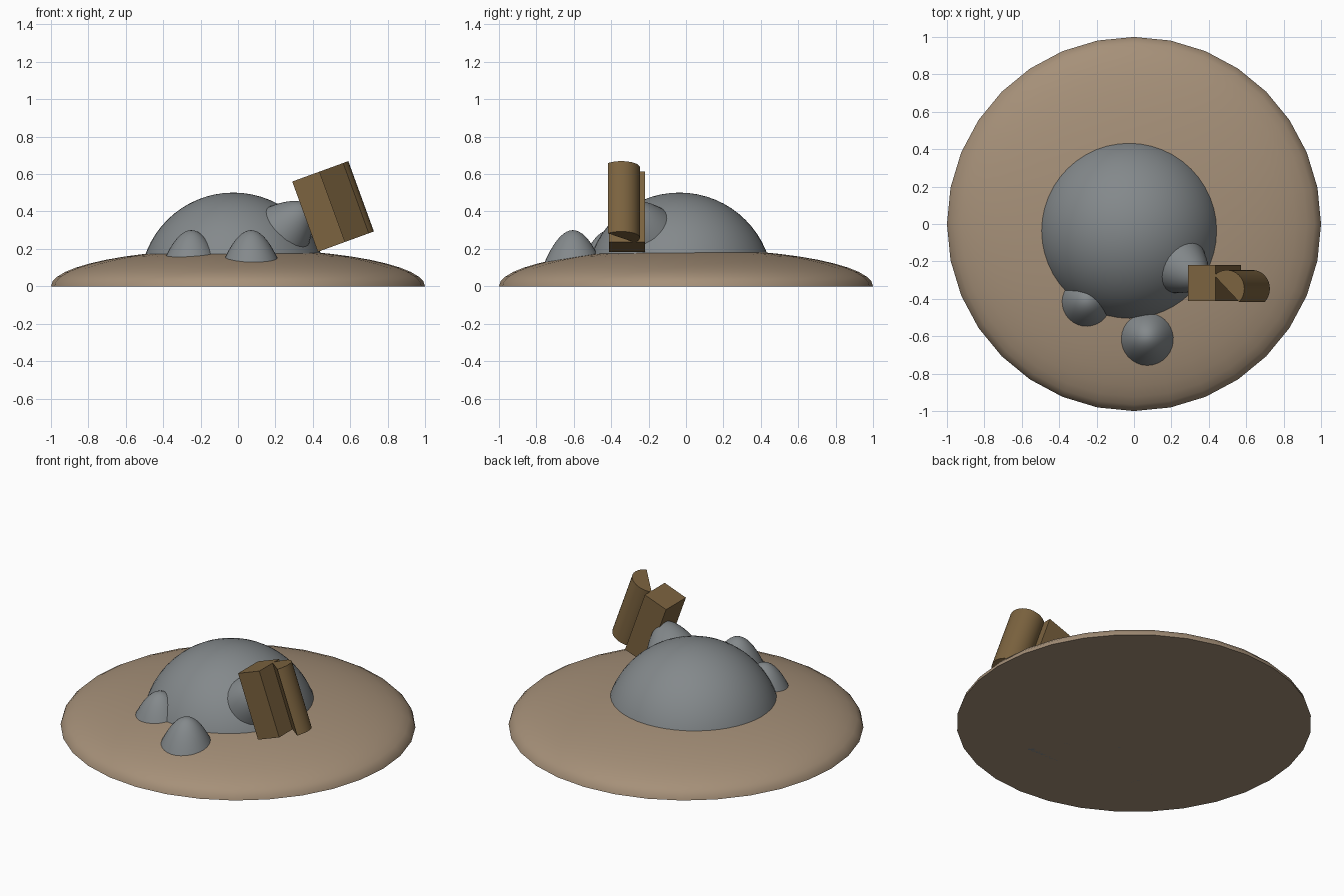
import bpy, bmesh
from math import sin, cos, pi, radians
from mathutils import Vector

if "Cube" in bpy.data.objects:
    bpy.data.objects.remove(bpy.data.objects["Cube"])


def material(name, rgb):
    m = bpy.data.materials.new(name)
    m.diffuse_color = (*rgb, 1)
    m.use_nodes = True
    m.node_tree.nodes["Principled BSDF"].inputs["Base Color"].default_value = m.diffuse_color
    return m


SAND = material("sand", (0.38, 0.28, 0.19))
STONE = material("stone", (0.23, 0.25, 0.26))
WOOD = material("wood", (0.20, 0.125, 0.05))


def finish(name, bm, mat, loc):
    bmesh.ops.recalc_face_normals(bm, faces=bm.faces)
    me = bpy.data.meshes.new(name)
    bm.to_mesh(me)
    bm.free()
    me.materials.append(mat)
    ob = bpy.data.objects.new(name, me)
    ob.location = loc
    bpy.context.collection.objects.link(ob)
    return ob


def smooth(ob):
    bpy.ops.object.select_all(action='DESELECT')
    ob.select_set(True)
    bpy.context.view_layer.objects.active = ob
    bpy.ops.object.shade_smooth_by_angle(angle=radians(35))


def lathe(name, profile, segs, mat, loc, closed=True):
    """Spin a (radius, z) profile that ends in a tip at radius 0."""
    bm = bmesh.new()
    rings = [[bm.verts.new((r * cos(2 * pi * i / segs), r * sin(2 * pi * i / segs), z))
              for i in range(segs)] for r, z in profile[:-1]]
    tip = bm.verts.new((0, 0, profile[-1][1]))
    for a, b in zip(rings, rings[1:]):
        for i in range(segs):
            j = (i + 1) % segs
            bm.faces.new((a[i], a[j], b[j], b[i]))
    for i in range(segs):
        bm.faces.new((rings[-1][i], rings[-1][(i + 1) % segs], tip))
    if closed:
        bm.faces.new(rings[0][::-1])
    ob = finish(name, bm, mat, loc)
    smooth(ob)
    return ob


def ellipse(r, h, n):
    return [(r * cos(pi / 2 * i / n), h * sin(pi / 2 * i / n)) for i in range(n + 1)]


def paraboloid(r, h, n):
    return [(r * (1 - i / n), h * (1 - (1 - i / n) ** 2)) for i in range(n + 1)]


def leaning_prism(name, outline):
    """Extrude a cross-section down 0.40, tilted 20 degrees about y."""
    bm = bmesh.new()
    top = [bm.verts.new((x, y, 0)) for x, y in outline]
    low = [bm.verts.new((x, y, -0.40)) for x, y in outline]
    bm.faces.new(top)
    bm.faces.new(low[::-1])
    n = len(outline)
    for i in range(n):
        j = (i + 1) % n
        bm.faces.new((top[i], low[i], low[j], top[j]))
    ob = finish(name, bm, WOOD, (0.29, 0, 0.56))
    ob.rotation_euler = (0, radians(-20), 0)
    smooth(ob)


# Low sandy mound with a flat underside
lathe("ground_mound", ellipse(1.0, 0.2, 12), 32, SAND, (0, 0, 0))

# Large boulder, its open underside buried in the mound
lathe("large_boulder", ellipse(0.5, 0.5, 16), 48, STONE, (-0.025, -0.035, 0.001), closed=False)

# Small pointed stones standing in the mound
for name, x, y in (("front_stone", 0.07, -0.605), ("left_stone", -0.25, -0.41)):
    lathe(name, paraboloid(0.2, 0.3, 12), 32, STONE, (x, y, 0))

# Third stone growing outwards from the boulder
axis = Vector((0.61, -0.42, 0.67)).normalized()
nose = lathe("side_stone", paraboloid(0.2, 0.3, 12), 32, STONE,
             Vector((-0.025, -0.035, 0)) + axis * 0.34)
nose.rotation_euler = axis.to_track_quat('Z', 'Y').to_euler()

# Leaning timber block and the half-round log beside it
leaning_prism("timber_block", [(0, -0.413), (0.155, -0.413), (0.155, -0.218), (0, -0.218)])
leaning_prism("half_log", [(0.219 + 0.1 * cos(radians(-45 + 180 * i / 16)),
                            -0.346 + 0.1 * sin(radians(-45 + 180 * i / 16))) for i in range(17)])
